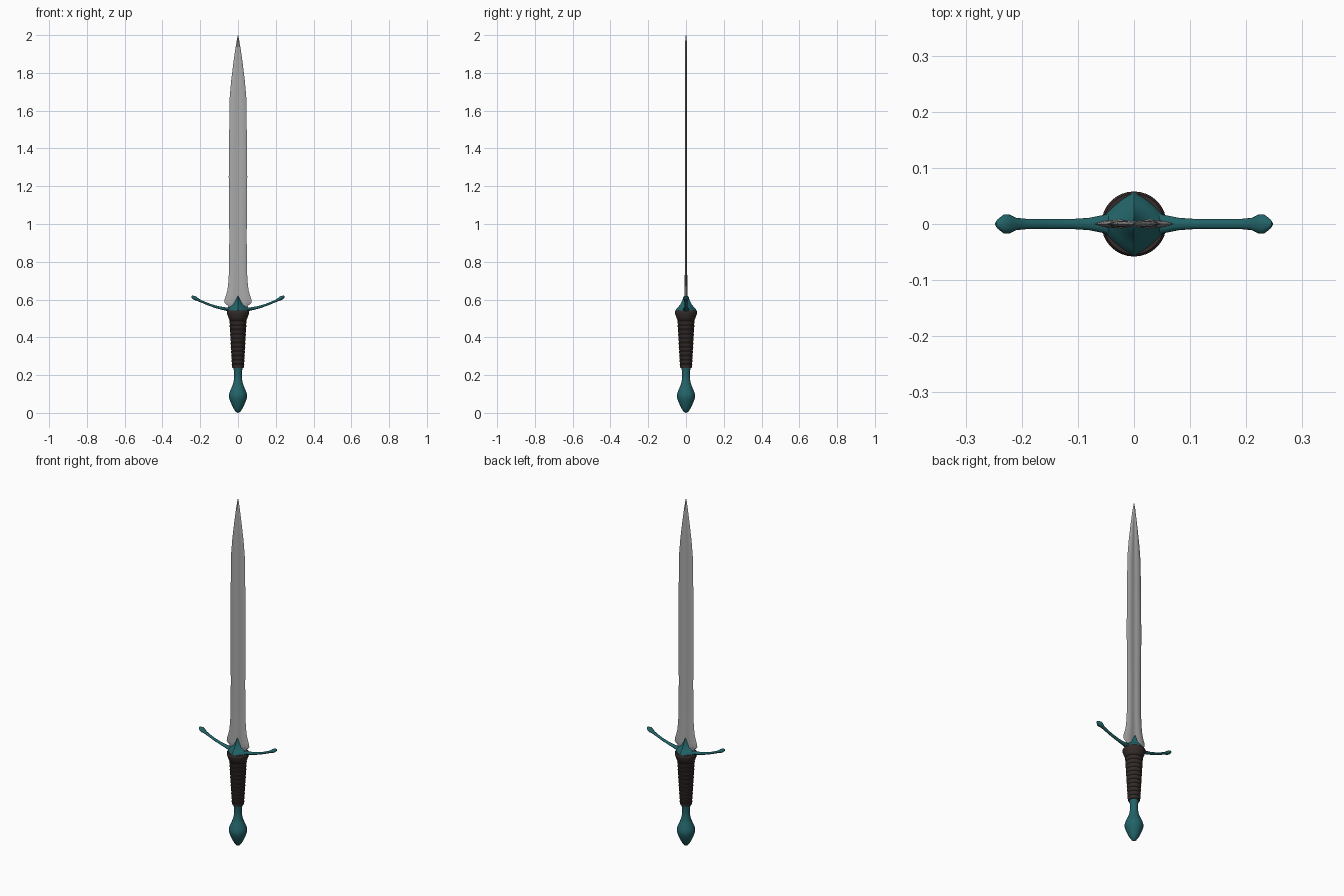
import bpy, bmesh, math
from mathutils import Vector

if "Cube" in bpy.data.objects:
    bpy.data.objects.remove(bpy.data.objects["Cube"])


def material(name, rgb):
    m = bpy.data.materials.new(name)
    m.diffuse_color = (*rgb, 1)
    m.use_nodes = True
    m.node_tree.nodes["Principled BSDF"].inputs["Base Color"].default_value = m.diffuse_color
    return m


STEEL = material("steel", (0.40, 0.40, 0.40))
TEAL = material("teal metal", (0.016, 0.125, 0.138))
LEATHER = material("dark leather", (0.034, 0.024, 0.023))


def loft(name, rings, mat, angle=40):
    """Skin a list of equal-length closed rings and cap both ends."""
    bm = bmesh.new()
    vs = [[bm.verts.new(p) for p in ring] for ring in rings]
    n = len(vs[0])
    for a, b in zip(vs, vs[1:]):
        for i in range(n):
            bm.faces.new((a[i], a[(i + 1) % n], b[(i + 1) % n], b[i]))
    bm.faces.new(vs[0][::-1])
    bm.faces.new(vs[-1])
    bmesh.ops.recalc_face_normals(bm, faces=bm.faces)
    me = bpy.data.meshes.new(name)
    bm.to_mesh(me)
    bm.free()
    me.materials.append(mat)
    ob = bpy.data.objects.new(name, me)
    bpy.context.collection.objects.link(ob)
    bpy.ops.object.select_all(action='DESELECT')
    ob.select_set(True)
    bpy.context.view_layer.objects.active = ob
    bpy.ops.object.shade_smooth_by_angle(angle=math.radians(angle))
    return ob


def lathe(name, profile, mat, sides=32, angle=40):
    rings = [[(r * math.cos(2 * math.pi * i / sides),
               r * math.sin(2 * math.pi * i / sides), z) for i in range(sides)]
             for r, z in profile]
    return loft(name, rings, mat, angle)


# blade: thin bevelled section with a shallow central groove, flared root lobes
section = [(-1, 0), (-.75, .7), (-.38, 1), (-.2, .6), (0, .5), (.2, .6), (.38, 1), (.75, .7)]
section += [(1, 0)] + [(x, -y) for x, y in section[:0:-1]]
stations = [(.545, .050, .006), (.568, .054, .007), (.575, .064, .008), (.585, .072, .008),
            (.60, .071, .008), (.62, .064, .008), (.65, .056, .008), (.70, .050, .007),
            (.78, .047, .006), (.95, .046, .006), (1.10, .048, .006), (1.25, .049, .006),
            (1.45, .047, .006), (1.67, .044, .006), (1.76, .036, .006), (1.85, .025, .006),
            (1.92, .015, .005), (1.97, .007, .004), (2.0, .001, .001)]
loft("blade", [[(x * w, y * t, z) for x, y in section] for z, w, t in stations], STEEL, 50)

# pommel: tapered neck and bulb
lathe("pommel", [(.001, 0), (.012, .006), (.023, .022), (.035, .047), (.043, .066), (.048, .083),
                 (.048, .097), (.043, .114), (.034, .134), (.026, .155), (.021, .18),
                 (.020, .20), (.022, .225), (.026, .245)], TEAL)

# grip: tapered wrap of overlapping leather bands under a flared collar
profile = []
BANDS = 11
z0, z1 = .238, .49
for i in range(BANDS):
    za = z0 + (z1 - z0) * i / BANDS
    h = (z1 - z0) / BANDS
    r = .030 + .014 * i / BANDS
    profile += [(r, za), (r + .002, za + .45 * h), (r + .0035, za + .8 * h), (r + .001, za + .97 * h)]
profile += [(.045, .49), (.051, .505), (.058, .525), (.058, .537), (.054, .542)]
lathe("grip", profile, LEATHER)

# crossguard arms: oval bar curving upward to swollen ends
# half arm stations: x, half depth (y), half thickness (z)
half = [(.03, .022, .010), (.055, .016, .009), (.08, .011, .008), (.11, .009, .007),
        (.15, .009, .006), (.19, .009, .006), (.21, .011, .007), (.222, .017, .010),
        (.232, .017, .010), (.241, .010, .007), (.246, .004, .003)]
arms = [(-x, d, t) for x, d, t in reversed(half)] + [(0, .026, .010)] + half
rings = []
for x, d, t in arms:
    zc = .545 + .072 * (x / .245) ** 2
    tangent = Vector((1, 0, 2 * .072 * x / .245 ** 2)).normalized()
    up = Vector((-tangent.z, 0, tangent.x))
    rings.append([Vector((x, 0, zc)) + Vector((0, d * math.cos(a), 0)) + up * t * math.sin(a)
                  for a in [2 * math.pi * k / 12 for k in range(12)]])
loft("crossguard_arms", rings, TEAL, 45)

# crossguard centre: concave four-sided peak covering the blade root
levels = [(.534, .050, .046), (.541, .064, .057), (.550, .060, .052), (.560, .047, .042),
          (.573, .031, .031), (.590, .019, .022), (.605, .010, .016), (.620, .002, .011)]
rings = []
for z, hx, hy in levels:
    ring = []
    for a in [2 * math.pi * k / 16 for k in range(16)]:
        c, s = math.cos(a), math.sin(a)
        k = (abs(c) ** 1.2 + abs(s) ** 1.2) ** (-1 / 1.2)   # softened diamond outline
        ring.append((hx * c * k, hy * s * k, z))
    rings.append(ring)
loft("crossguard_centre", rings, TEAL, 45)
